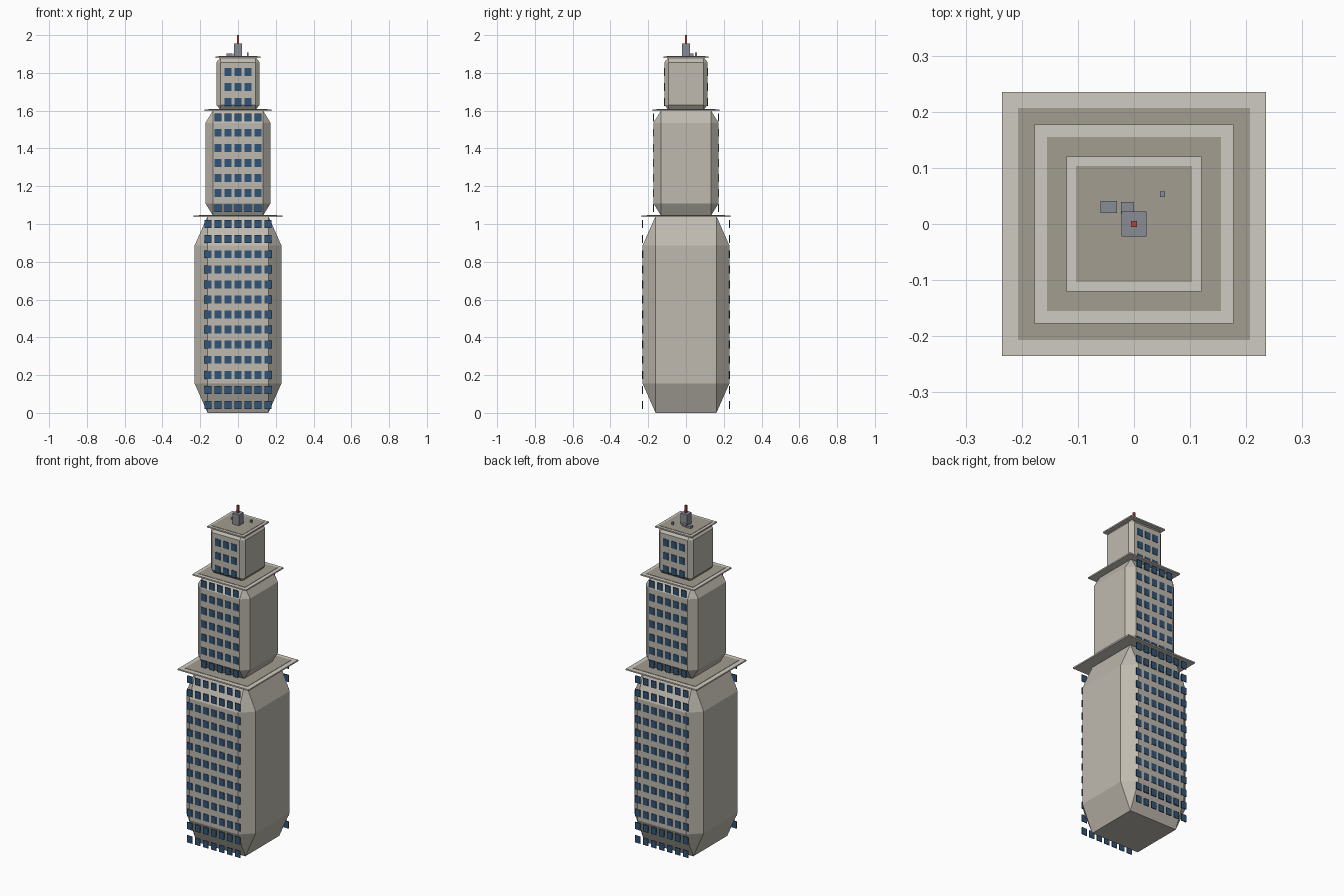
import bpy, bmesh
from mathutils import Matrix, Vector

if "Cube" in bpy.data.objects:
    bpy.data.objects.remove(bpy.data.objects["Cube"])


def material(name, rgb):
    m = bpy.data.materials.new(name)
    m.diffuse_color = (*rgb, 1)
    m.use_nodes = True
    m.node_tree.nodes["Principled BSDF"].inputs["Base Color"].default_value = m.diffuse_color
    return m


STONE = material("stone", (0.52, 0.49, 0.43))
TRIM = material("trim", (0.62, 0.59, 0.54))
ROOF = material("roof", (0.37, 0.34, 0.28))
GLASS = material("glass", (0.03, 0.09, 0.19))
METAL = material("metal", (0.25, 0.27, 0.30))
RED = material("red", (0.45, 0.06, 0.05))


def finish(bm, name, mat):
    me = bpy.data.meshes.new(name)
    bm.to_mesh(me)
    bm.free()
    me.materials.append(mat)
    ob = bpy.data.objects.new(name, me)
    bpy.context.collection.objects.link(ob)
    return ob


def add_box(bm, centre, size):
    bmesh.ops.create_cube(bm, size=1, matrix=Matrix.Translation(centre)
                          @ Matrix.Diagonal((*size, 1)))


def box(name, lo, hi, mat, bevel=0):
    # The bevel is cut on a unit cube, so it stretches with the box
    lo, hi = Vector(lo), Vector(hi)
    bm = bmesh.new()
    bmesh.ops.create_cube(bm, size=1)
    if bevel:
        bmesh.ops.bevel(bm, geom=bm.edges[:], offset=bevel, offset_type='OFFSET',
                        segments=1, profile=0.5, affect='EDGES')
    bmesh.ops.scale(bm, vec=hi - lo, verts=bm.verts)
    bmesh.ops.translate(bm, vec=(lo + hi) / 2, verts=bm.verts)
    return finish(bm, name, mat)


def slab(name, half, z0, z1, mat, bevel=0):
    return box(name, (-half, -half, z0), (half, half, z1), mat, bevel)


# Stacked tiers: half width, bottom, top, bevel, window columns, rows
FLOOR, PITCH = 0.0798, 0.053
tiers = [
    ("lower", 0.23, 0.0, 1.042, 0.15, 7, 13),
    ("middle", 0.1725, 1.042, 1.603, 0.12, 5, 7),
    ("upper", 0.115, 1.603, 1.884, 0.10, 3, 3),
]
for name, w, z0, z1, bevel, cols, rows in tiers:
    slab(name + "_tier", w, z0, z1, STONE, bevel)
    # Overhanging ledge and the roof deck on it
    slab(name + "_ledge", w + 0.005, z1 - 0.004, z1 + 0.004, TRIM)
    slab(name + "_roof_deck", w * 0.9, z1 - 0.002, z1 + 0.006, ROOF)
    # Window grids on front and back
    bm = bmesh.new()
    for side in (-1, 1):
        for r in range(rows):
            for c in range(cols):
                add_box(bm, ((c - (cols - 1) / 2) * PITCH, side * w,
                             z0 + 0.042 + r * FLOOR), (0.035, 0.005, 0.042))
    finish(bm, name + "_windows", GLASS)

# Rooftop equipment and mast
box("mast_base", (-0.022, -0.022, 1.884), (0.022, 0.022, 1.955), METAL)
box("mast", (-0.005, -0.005, 1.95), (0.005, 0.005, 2.0), RED)
box("roof_unit_large", (-0.06, 0.02, 1.884), (-0.03, 0.041, 1.902), METAL)
box("roof_unit_small", (-0.023, 0.018, 1.884), (0.0, 0.039, 1.902), METAL)
box("roof_vent", (0.0465, 0.0485, 1.884), (0.0555, 0.0575, 1.907), METAL)
